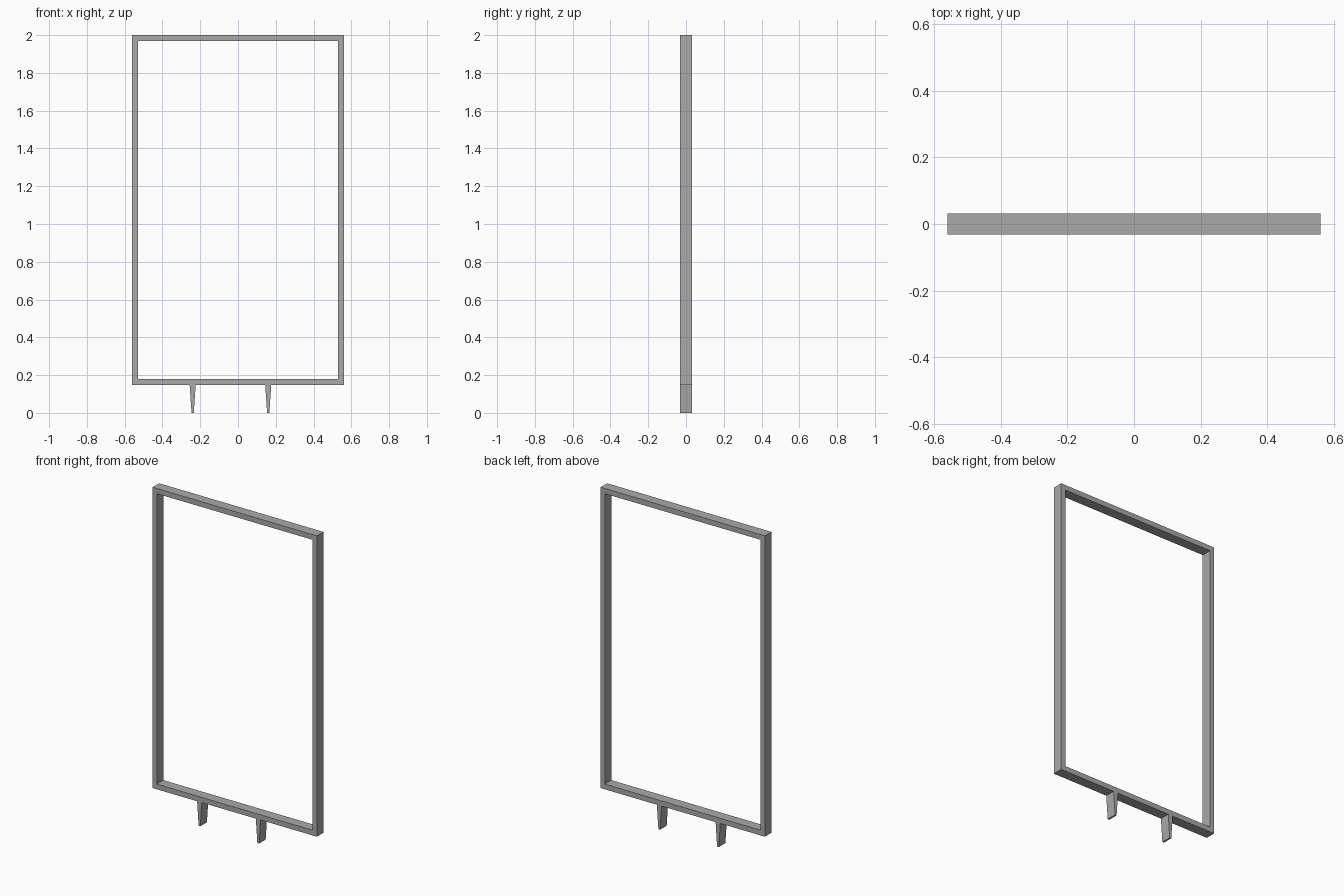
import bpy

cube = bpy.data.objects.get("Cube")
if cube:
    bpy.data.objects.remove(cube, do_unlink=True)

DEPTH = 0.064
HALF_W, INNER_W = 0.56, 0.53
BOTTOM, INNER_BOTTOM, INNER_TOP, TOP = 0.148, 0.18, 1.968, 2.0

grey = bpy.data.materials.new("grey metal")
grey.use_nodes = True
colour = (0.4, 0.4, 0.4, 1)
grey.diffuse_color = colour
grey.node_tree.nodes["Principled BSDF"].inputs["Base Color"].default_value = colour


def add_mesh(name, verts, faces):
    mesh = bpy.data.meshes.new(name)
    mesh.from_pydata(verts, [], faces)
    mesh.materials.append(grey)
    obj = bpy.data.objects.new(name, mesh)
    bpy.context.collection.objects.link(obj)
    return obj


def rectangle(half, low, high):
    return [(-half, low), (half, low), (half, high), (-half, high)]


def both_sides(profile):
    """Place an xz profile on the front plane and again on the back plane."""
    return [(x, y, z) for y in (-DEPTH / 2, DEPTH / 2) for x, z in profile]


# Hollow rectangular frame: outer and inner loops joined by four mitred sides
loops = rectangle(HALF_W, BOTTOM, TOP) + rectangle(INNER_W, INNER_BOTTOM, INNER_TOP)
faces = []
for i in range(4):
    j = (i + 1) % 4
    faces += [(i, j, j + 4, i + 4),               # front
              (i + 8, i + 12, j + 12, j + 8),     # back
              (i, i + 8, j + 8, j),               # outside
              (i + 4, j + 4, j + 12, i + 12)]     # inside
add_mesh("frame", both_sides(loops), faces)

# Tapered mounting pegs under the bottom rail
peg = [(-0.006, 0), (0.006, 0), (0.016, BOTTOM), (-0.016, BOTTOM)]
peg_faces = [(0, 1, 2, 3), (4, 7, 6, 5)]
peg_faces += [(i, i + 4, (i + 1) % 4 + 4, (i + 1) % 4) for i in range(4)]
for name, x in (("right_peg", -0.24), ("left_peg", 0.16)):
    add_mesh(name, both_sides(peg), peg_faces).location.x = x
